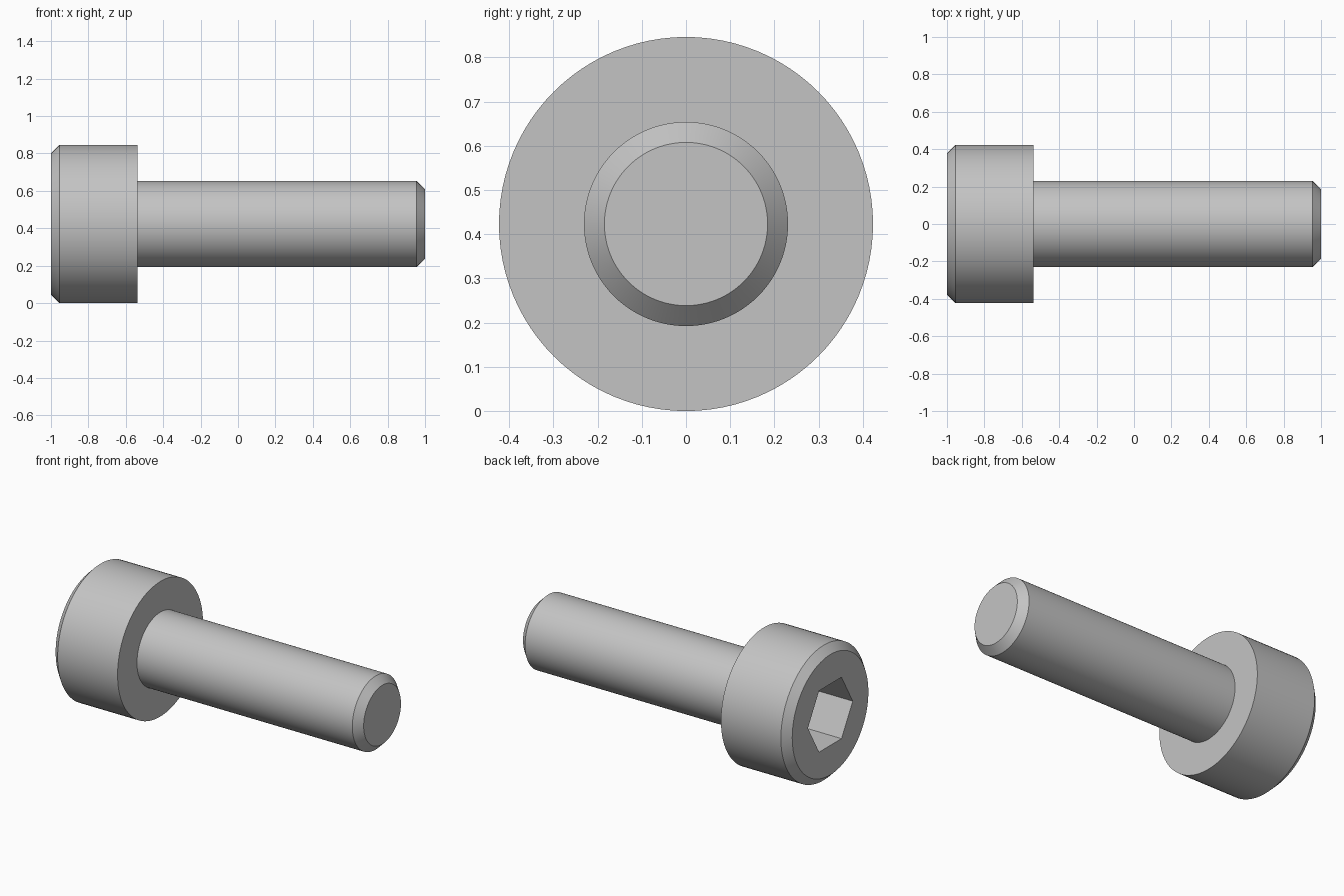
import bpy
import bmesh
from math import cos, sin, pi, radians

if "Cube" in bpy.data.objects:
    bpy.data.objects.remove(bpy.data.objects["Cube"], do_unlink=True)

SEGMENTS = 96
HEAD_R, SHAFT_R, CHAMFER = 0.423, 0.2308, 0.0462
UNDERSIDE = -0.5385
SOCKET_APOTHEM, SOCKET_DEPTH = 0.1923, 0.27

steel = bpy.data.materials.new("grey steel")
steel.use_nodes = True
GREY = (0.55, 0.55, 0.55, 1)
steel.diffuse_color = GREY
steel.node_tree.nodes["Principled BSDF"].inputs["Base Color"].default_value = GREY


def circle(radius):
    return lambda a: radius


def hexagon(apothem):
    # corners point along +y and -y
    return lambda a: apothem / cos(a % (pi / 3) - pi / 6)


def loft(name, sections, cap_first=False, cap_last=False):
    """Skin rings (x, radius function) around the x axis."""
    bm = bmesh.new()
    rings = []
    for x, radius in sections:
        angles = [2 * pi * i / SEGMENTS for i in range(SEGMENTS)]
        rings.append([bm.verts.new((x, radius(a) * cos(a), HEAD_R + radius(a) * sin(a)))
                      for a in angles])
    for a, b in zip(rings, rings[1:]):
        for i in range(SEGMENTS):
            j = (i + 1) % SEGMENTS
            bm.faces.new((a[j], a[i], b[i], b[j]))
    if cap_first:
        bm.faces.new(rings[0][::-1])
    if cap_last:
        bm.faces.new(rings[-1])
    mesh = bpy.data.meshes.new(name)
    bm.normal_update()
    bm.to_mesh(mesh)
    bm.free()
    mesh.materials.append(steel)
    obj = bpy.data.objects.new(name, mesh)
    bpy.context.collection.objects.link(obj)
    bpy.ops.object.select_all(action="DESELECT")
    obj.select_set(True)
    bpy.context.view_layer.objects.active = obj
    bpy.ops.object.shade_smooth_by_angle(angle=radians(30))
    return obj


# Head: socket floor, socket walls, end face, chamfer, side, underside
loft("socket_head", [
    (-1 + SOCKET_DEPTH, hexagon(SOCKET_APOTHEM)),
    (-1, hexagon(SOCKET_APOTHEM)),
    (-1, circle(HEAD_R - CHAMFER)),
    (-1 + CHAMFER, circle(HEAD_R)),
    (UNDERSIDE, circle(HEAD_R)),
    (UNDERSIDE, circle(SHAFT_R)),
], cap_first=True)

# Shaft: plain cylinder with a chamfered tip
loft("shaft", [
    (UNDERSIDE, circle(SHAFT_R)),
    (1 - CHAMFER, circle(SHAFT_R)),
    (1, circle(SHAFT_R - CHAMFER)),
], cap_last=True)
